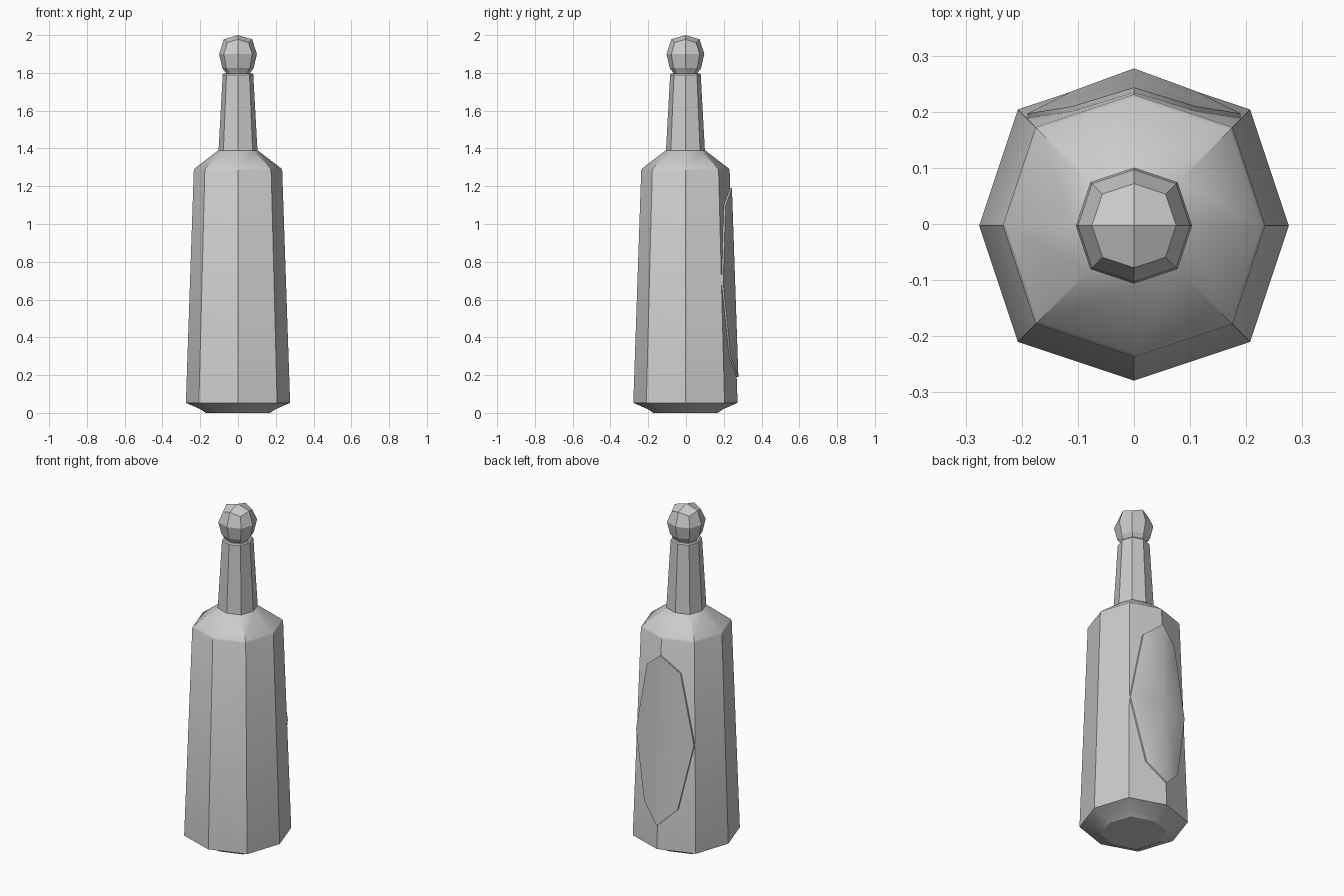
import bpy, bmesh, math

if "Cube" in bpy.data.objects:
    bpy.data.objects.remove(bpy.data.objects["Cube"])

CY = -0.003          # body axis sits slightly forward of the label side
DIAG = 0.75          # diagonal corner coordinate relative to the axis radius


def octagon(r, k=DIAG):
    return [(r, 0), (r * k, r * k), (0, r), (-r * k, r * k),
            (-r, 0), (-r * k, -r * k), (0, -r), (r * k, -r * k)]


def finish(name, bm, angle):
    bmesh.ops.recalc_face_normals(bm, faces=bm.faces)
    me = bpy.data.meshes.new(name)
    bm.to_mesh(me)
    bm.free()
    ob = bpy.data.objects.new(name, me)
    bpy.context.collection.objects.link(ob)
    bpy.ops.object.select_all(action='DESELECT')
    ob.select_set(True)
    bpy.context.view_layer.objects.active = ob
    bpy.ops.object.shade_smooth_by_angle(angle=math.radians(angle))
    return ob


def quad_fan(bm, ring, centre):
    """Close an eight-sided ring with four quads around a centre point."""
    c = bm.verts.new(centre)
    for i in (0, 2, 4, 6):
        bm.faces.new((c, ring[i], ring[i + 1], ring[(i + 2) % 8]))


def bridge(bm, a, b):
    for i in range(8):
        j = (i + 1) % 8
        bm.faces.new((a[i], a[j], b[j], b[i]))


def lathe(name, profile, bottom, top, corner_drop=None, angle=30):
    """Stack octagon rings (radius, height); corner_drop moves diagonals in z."""
    drops = corner_drop or [0] * len(profile)
    bm = bmesh.new()
    rings = []
    for (r, z), d in zip(profile, drops):
        rings.append([bm.verts.new((x, y + CY, z + (d if i % 2 else 0)))
                      for i, (x, y) in enumerate(octagon(r))])
    for a, b in zip(rings, rings[1:]):
        bridge(bm, a, b)
    quad_fan(bm, rings[0], (0, CY, bottom))
    quad_fan(bm, rings[-1], (0, CY, top))
    return finish(name, bm, angle)


# Bottle: stepped foot, tapering body, shoulder and neck
lathe("bottle", [(0.17, 0), (0.20, 0.02), (0.276, 0.053), (0.234, 1.285),
                 (0.228, 1.295), (0.108, 1.387), (0.103, 1.39),
                 (0.081, 1.79), (0.075, 1.797)], 0, 1.797)

# Stopper: faceted ball in the neck
lathe("stopper", [(0.06, 1.785), (0.066, 1.803), (0.083, 1.825),
                  (0.1, 1.9), (0.075, 1.978)], 1.785, 2.0,
      [0, 0, 0, 0, -0.018], angle=20)


# Label: eight-sided panel wrapped over the back ridge
def back_y(x, z):
    radius = 0.276 + (0.234 - 0.276) * (z - 0.053) / 1.232
    return radius - abs(x) / 3 + CY


outline = [(0.19, 0.69), (0.11, 1.10), (0, 1.19), (-0.11, 1.10),
           (-0.19, 0.69), (-0.11, 0.30), (0, 0.19), (0.11, 0.30)]
bm = bmesh.new()
layers = []
for off in (-0.006, 0.009):
    ring = [bm.verts.new((x, back_y(x, z) + off, z)) for x, z in outline]
    quad_fan(bm, ring, (0, back_y(0, 0.69) + off, 0.69))
    layers.append(ring)
bridge(bm, *layers)
finish("label", bm, 50)
